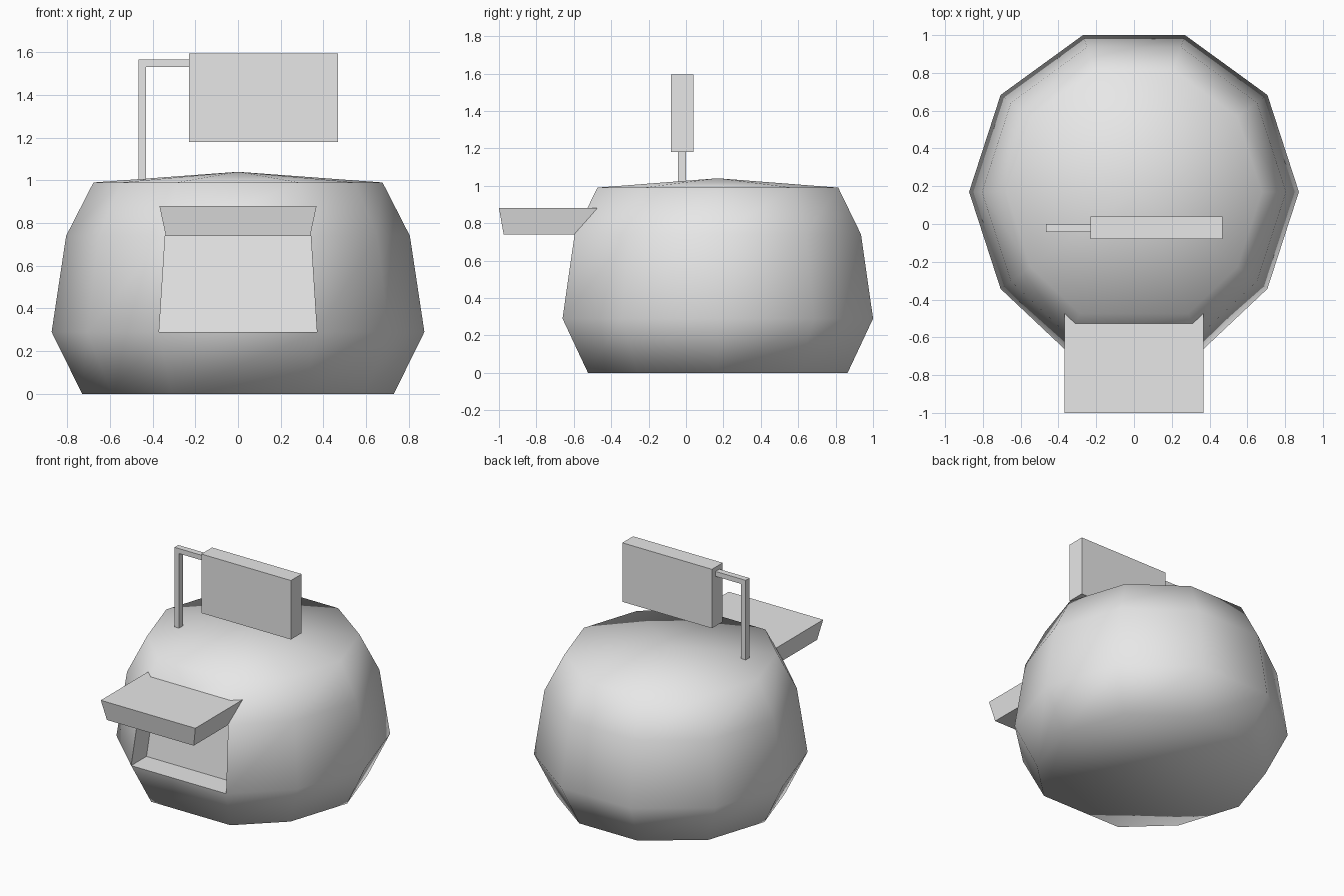
import bpy, bmesh, math

cube = bpy.data.objects.get("Cube")
if cube:
    bpy.data.objects.remove(cube, do_unlink=True)

grey = bpy.data.materials.new("plain_grey")
grey.use_nodes = True
grey.diffuse_color = (0.8, 0.8, 0.8, 1)
grey.node_tree.nodes["Principled BSDF"].inputs["Base Color"].default_value = (0.8, 0.8, 0.8, 1)


def finish(name, bm, smooth=False):
    for f in bm.faces:
        f.smooth = smooth
    mesh = bpy.data.meshes.new(name)
    bm.to_mesh(mesh)
    bm.free()
    mesh.materials.append(grey)
    obj = bpy.data.objects.new(name, mesh)
    bpy.context.collection.objects.link(obj)
    return obj


def bridge(bm, low, high, skip=None):
    """Join two vertex loops with quads."""
    n = len(low)
    for i in range(n):
        if i != skip:
            j = (i + 1) % n
            bm.faces.new((low[i], low[j], high[j], high[i]))


def rect(x, y0, y1, z):
    return [(x[0], y0, z), (x[1], y0, z), (x[1], y1, z), (x[0], y1, z)]


def block(name, bottom, top):
    """Closed six-sided solid between two rectangles."""
    bm = bmesh.new()
    low = [bm.verts.new(p) for p in bottom]
    high = [bm.verts.new(p) for p in top]
    bridge(bm, low, high)
    bm.faces.new(low[::-1])
    bm.faces.new(high)
    return finish(name, bm)


def box(name, x, y, z):
    return block(name, rect(x, *y, z[0]), rect(x, *y, z[1]))


# Round body: ten-sided rings, with the front side widened for the window
SIDES, FRONT, CENTRE_Y, WIDEN = 10, 7, 0.17, 1.37
PROFILE = [(0.73, 0.0), (0.873, 0.29), (0.805, 0.74), (0.677, 0.99)]


def ring(radius, z):
    points = []
    for k in range(SIDES):
        a = math.tau * k / SIDES
        wide = WIDEN if k in (FRONT, FRONT + 1) else 1
        points.append((radius * math.cos(a) * wide, CENTRE_Y + radius * math.sin(a), z))
    return points


bm = bmesh.new()
rings = [[bm.verts.new(p) for p in ring(r, z)] for r, z in PROFILE]
for level in range(len(rings) - 1):
    bridge(bm, rings[level], rings[level + 1], FRONT if level == 1 else None)
bm.faces.new(rings[0][::-1])
peak = bm.verts.new((0, CENTRE_Y, 1.04))
for i in range(SIDES):
    bm.faces.new((rings[-1][i], rings[-1][(i + 1) % SIDES], peak))
finish("body", bm, smooth=True)

# Window recess set straight back into the open front side
lower, upper = ring(*PROFILE[1]), ring(*PROFILE[2])
opening = [lower[FRONT], lower[FRONT + 1], upper[FRONT + 1], upper[FRONT]]
bm = bmesh.new()
rim = [bm.verts.new(p) for p in opening]
back = [bm.verts.new((x, y + 0.17, z)) for x, y, z in opening]
bridge(bm, rim, back)
bm.faces.new(back)
finish("window_recess", bm)

# Awning flaring upward over the window
block("awning",
      rect((-0.338, 0.338), -0.975, -0.595, 0.74),
      rect((-0.368, 0.368), -1.0, -0.475, 0.88))

# Hanging sign on its bent bracket
box("sign_board", (-0.23, 0.468), (-0.08, 0.04), (1.18, 1.595))
box("bracket_post", (-0.465, -0.43), (-0.042, 0.0), (1.005, 1.565))
box("bracket_arm", (-0.43, -0.23), (-0.042, 0.0), (1.53, 1.565))
